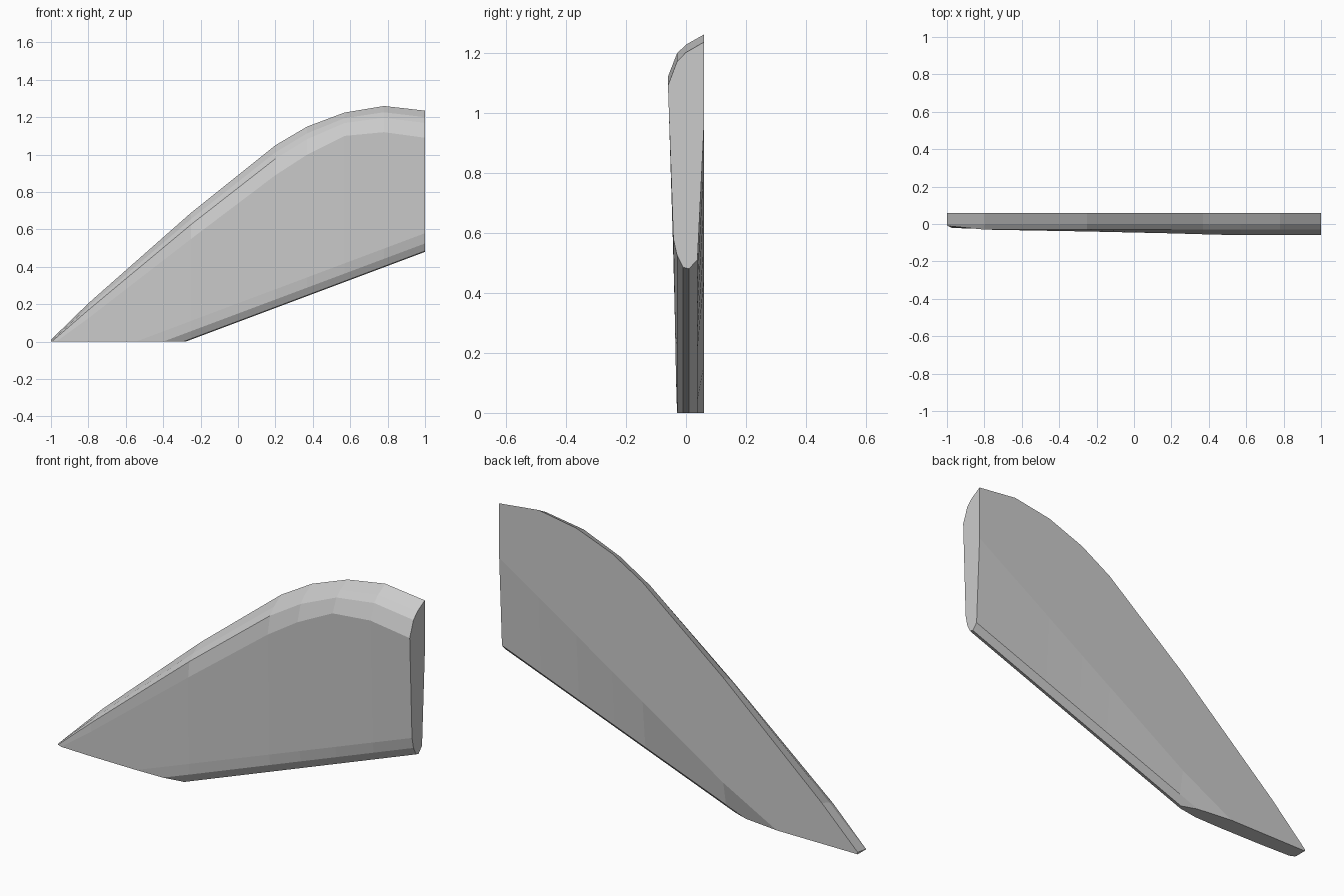
import bpy, bmesh

if "Cube" in bpy.data.objects:
    bpy.data.objects.remove(bpy.data.objects["Cube"])

# Stations along the fin: x, top edge z, front crease z, front crease y
STATIONS = [
    (-1.00, 0.010, -0.02, -0.020),
    (-0.80, 0.205, 0.125, -0.027),
    (-0.25, 0.690, 0.550, -0.040),
    (0.20, 1.050, 0.890, -0.050),
    (0.37, 1.150, 1.000, -0.055),
    (0.57, 1.225, 1.100, -0.060),
    (0.78, 1.260, 1.120, -0.060),
    (1.00, 1.235, 1.090, -0.060),
]
BACK = 0.06


def section(x, top, crease, cy):
    """Closed cross-section: flat back, rounded top front, narrow lower edge."""
    low = 0.105 + 0.375 * x
    ridge = max(0.96 + 0.64 * (x - 1), low + 0.06)
    rise = top - crease
    front_low = -0.035 - 0.007 * x
    yz = [
        (BACK, top),
        (0.0, crease + 0.76 * rise),
        (-0.03 if x > -0.9 else -0.01, crease + 0.55 * rise),
        (cy, crease),
        (max(front_low, cy), low + 0.10),
        (-0.03 if x > -0.5 else -0.02, low + 0.045),
        (-0.01, low + 0.005),
        (0.01, low),
        (0.038, low + 0.03),
        (BACK, ridge),
    ]
    return [(x, y, z) for y, z in yz]


# Fin body lofted through the stations
bm = bmesh.new()
rings = [[bm.verts.new(p) for p in section(*s)] for s in STATIONS]
for a, b in zip(rings, rings[1:]):
    for i in range(len(a)):
        j = (i + 1) % len(a)
        bm.faces.new((a[i], a[j], b[j], b[i]))
bm.faces.new(rings[0])
bm.faces.new(rings[-1])

# Flat foot cut at ground level
cut = bmesh.ops.bisect_plane(
    bm, geom=bm.verts[:] + bm.edges[:] + bm.faces[:],
    plane_co=(0, 0, 0), plane_no=(0, 0, 1), clear_inner=True)
rim = [e for e in cut["geom_cut"] if isinstance(e, bmesh.types.BMEdge)]
bmesh.ops.holes_fill(bm, edges=rim, sides=0)
bmesh.ops.recalc_face_normals(bm, faces=bm.faces[:])

mesh = bpy.data.meshes.new("fin")
bm.to_mesh(mesh)
bm.free()
fin = bpy.data.objects.new("fin", mesh)
bpy.context.collection.objects.link(fin)

# Plain grey finish
grey = bpy.data.materials.new("light grey")
grey.diffuse_color = (0.6, 0.6, 0.6, 1)
grey.use_nodes = True
grey.node_tree.nodes["Principled BSDF"].inputs["Base Color"].default_value = grey.diffuse_color
mesh.materials.append(grey)
